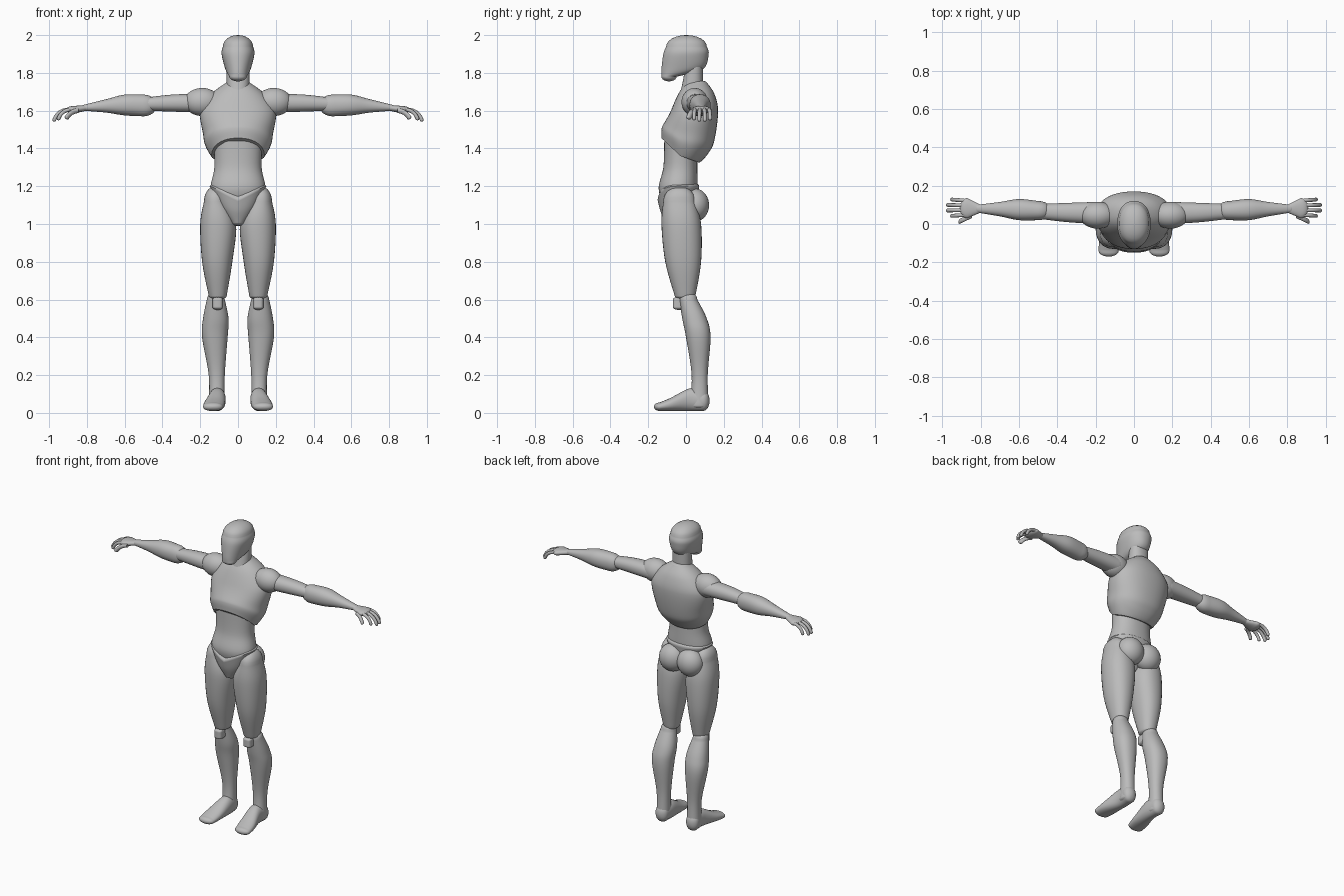
import bpy, bmesh, math
from mathutils import Vector

cube = bpy.data.objects.get("Cube")
if cube:
    bpy.data.objects.remove(cube, do_unlink=True)

grey = bpy.data.materials.new("matte_grey")
grey.use_nodes = True
tone = (.5, .5, .5, 1)
grey.diffuse_color = tone
grey.node_tree.nodes["Principled BSDF"].inputs["Base Color"].default_value = tone


def finish(name, bm, mirror):
    """Turn a bmesh into a smooth grey part, mirrored across x when paired."""
    bmesh.ops.recalc_face_normals(bm, faces=bm.faces)
    mesh = bpy.data.meshes.new(name)
    bm.to_mesh(mesh)
    bm.free()
    mesh.materials.append(grey)
    part = bpy.data.objects.new(name, mesh)
    bpy.context.collection.objects.link(part)
    bpy.ops.object.select_all(action='DESELECT')
    part.select_set(True)
    bpy.context.view_layer.objects.active = part
    bpy.ops.object.shade_smooth_by_angle(angle=math.radians(50))
    if mirror:
        part.modifiers.new("other_side", 'MIRROR')


def spline(rings, steps):
    """Smoothly interpolate the rows of ring bounds."""
    rows = [Vector(ring) for ring in rings]
    padded = [rows[0]] + rows + [rows[-1]]
    smooth = []
    for before, start, end, after in zip(padded, padded[1:], padded[2:], padded[3:]):
        leave, arrive = (end - before) / 2, (after - start) / 2
        for step in range(steps):
            t = step / steps
            ease = t * t * (3 - 2 * t)
            smooth.append(start.lerp(end, ease) + leave * t * (1 - t) ** 2
                          - arrive * t * t * (1 - t))
    return smooth + [rows[-1]]


def dome(ring, length, steps):
    """Shrink an end ring along a quarter ellipse to round the end off."""
    pos, low_u, high_u, low_v, high_v = ring
    mid_u, mid_v = (low_u + high_u) / 2, (low_v + high_v) / 2
    rings = []
    for step in range(1, steps + 1):
        angle = step / (steps + .2) * math.pi / 2
        shrink = math.cos(angle)
        rings.append((pos + length * math.sin(angle),
                      mid_u + (low_u - mid_u) * shrink, mid_u + (high_u - mid_u) * shrink,
                      mid_v + (low_v - mid_v) * shrink, mid_v + (high_v - mid_v) * shrink))
    return rings


def bulge(value, power):
    return math.copysign(abs(value) ** (2 / power), value)


PLACE = {'x': lambda t, u, v: Vector((t, u, v)),
         'y': lambda t, u, v: Vector((u, t, v)),
         'z': lambda t, u, v: Vector((u, v, t))}


def loft(name, rings, caps, axis='z', power=2.2, mirror=True, warp=None, sides=32, steps=6):
    """Skin rings of (position, low u, high u, low v, high v); caps are signed dome lengths."""
    rows = spline(rings, steps)
    first, last = caps
    if first:
        rows = dome(rows[0], first, steps)[::-1] + rows
    if last:
        rows += dome(rows[-1], last, steps)
    bm = bmesh.new()
    loops = []
    for pos, low_u, high_u, low_v, high_v in rows:
        loop = []
        for k in range(sides):
            angle = math.tau * k / sides
            u = (low_u + high_u + (high_u - low_u) * bulge(math.cos(angle), power)) / 2
            v = (low_v + high_v + (high_v - low_v) * bulge(math.sin(angle), power)) / 2
            point = PLACE[axis](pos, u, v)
            loop.append(bm.verts.new(warp(point) if warp else point))
        loops.append(loop)
    for near, far in zip(loops, loops[1:]):
        for k in range(sides):
            bm.faces.new((near[k - 1], near[k], far[k], far[k - 1]))
    bm.faces.new(loops[0])
    bm.faces.new(loops[-1])
    finish(name, bm, mirror)


def body(name, rows, caps, warp=None):
    """Loft a centred part from rows of (height, half width, front, back)."""
    rings = [(z, -half, half, front, back) for z, half, front, back in rows]
    loft(name, rings, caps, mirror=False, warp=warp, sides=48)


def ellipsoid(name, center, radii):
    bm = bmesh.new()
    bmesh.ops.create_uvsphere(bm, u_segments=32, v_segments=20, radius=1)
    bmesh.ops.scale(bm, vec=radii, verts=bm.verts)
    bmesh.ops.translate(bm, vec=center, verts=bm.verts)
    finish(name, bm, True)


def clamp(value):
    return min(max(value, 0), 1)


def rib_rim(point):
    """Raise the lower rim of the rib cage toward the front."""
    low = clamp((1.6 - point.z) / .2)
    point.z -= low * (.65 * (point.y + .03) + .03 * clamp(1 - abs(point.y + .03) / .1))
    return point


def waist_dip(point):
    """Dip the waistband at the middle of the front."""
    high = clamp((point.z - 1) / .2)
    point.z -= high * clamp(-point.y / 2) * clamp(1 - abs(point.x) / .15)
    return point


# Head, neck and trunk
body("head", [(1.78, .045, -.13, -.05), (1.82, .067, -.13, .09),
              (1.9, .087, -.12, .12), (1.94, .08, -.105, .11)], (-.025, .06))
body("neck", [(1.66, .06, -.04, .09), (1.74, .06, -.02, .09), (1.85, .06, 0, .09)], (0, 0))
body("rib_cage", [(1.39, .14, -.13, .07), (1.45, .175, -.13, .12), (1.5, .185, -.12, .15),
                  (1.6, .2, -.08, .17), (1.69, .14, -.04, .15), (1.75, .06, 0, .11)],
     (0, .01), rib_rim)
body("abdomen", [(1.1, .12, -.12, .05), (1.19, .145, -.145, .06),
                 (1.3, .125, -.12, .06), (1.44, .13, -.115, .06)], (0, 0))
body("pelvis", [(1.01, .04, -.11, 0), (1.1, .105, -.135, .05), (1.2, .15, -.15, .07)],
     (-.02, .03), waist_dip)
ellipsoid("buttocks", (.066, .046, 1.1), (.086, .076, .088))

# Legs
loft("thighs", [(1.12, .06, .18, -.12, .05), (1, .01, .2, -.13, .08),
                (.8, .03, .19, -.11, .08), (.62, .06, .155, -.06, .05)], (.08, -.02))
loft("shins", [(.6, .07, .165, -.035, .06), (.5, .05, .185, -.02, .11), (.4, .055, .19, 0, .13),
               (.2, .07, .155, .03, .115), (.04, .07, .155, .02, .12)], (.04, -.02))
loft("feet", [(.09, .07, .155, .01, .12), (.02, .065, .155, .01, .13),
              (-.08, .07, .18, .01, .08), (-.14, .08, .185, .01, .055)], (.035, -.03), axis='y')
loft("knee_caps", [(.56, .08, .135, -.07, 0), (.6, .08, .135, -.07, 0)], (-.015, .015), power=3.5)

# Arms
ellipsoid("shoulders", (.19, .046, 1.646), (.095, .07, .074))
loft("upper_arms", [(.2, 0, .115, 1.59, 1.69), (.35, .01, .11, 1.595, 1.685),
                    (.48, .025, .105, 1.6, 1.67)], (-.05, .04), axis='x')
loft("forearms", [(.5, .02, .12, 1.57, 1.685), (.6, .02, .13, 1.575, 1.685),
                  (.7, .04, .115, 1.59, 1.66), (.82, .06, .1, 1.6, 1.63)], (-.07, .01), axis='x')
loft("palms", [(.8, .06, .1, 1.6, 1.63), (.87, .03, .135, 1.585, 1.625)], (-.02, .04), axis='x')


def finger(name, base, length, curl, yaw, radius):
    """Bend a slim rod along an arc that curls downward."""
    reach = length / curl

    def bend(point):
        angle = point.x * curl
        out = (reach + point.z) * math.sin(angle)
        drop = (reach + point.z) * math.cos(angle) - reach
        return Vector(base) + Vector((out * math.cos(yaw), point.y + out * math.sin(yaw), drop))

    rings = [(t, -radius, radius, -radius, radius) for t in (0, .9)]
    loft(name, rings, (0, .1), axis='x', warp=bend, sides=12)


# Hands
for k, label in enumerate(("index", "middle", "ring", "little")):
    spread = k - 1.5
    finger(label + "_fingers", (.9 - .007 * spread ** 2, .085 + .025 * spread, 1.606),
           .11 - .006 * spread ** 2, 1.4, .05 * spread, .01)
finger("thumbs", (.845, .045, 1.6), .09, 1.1, -.45, .013)
